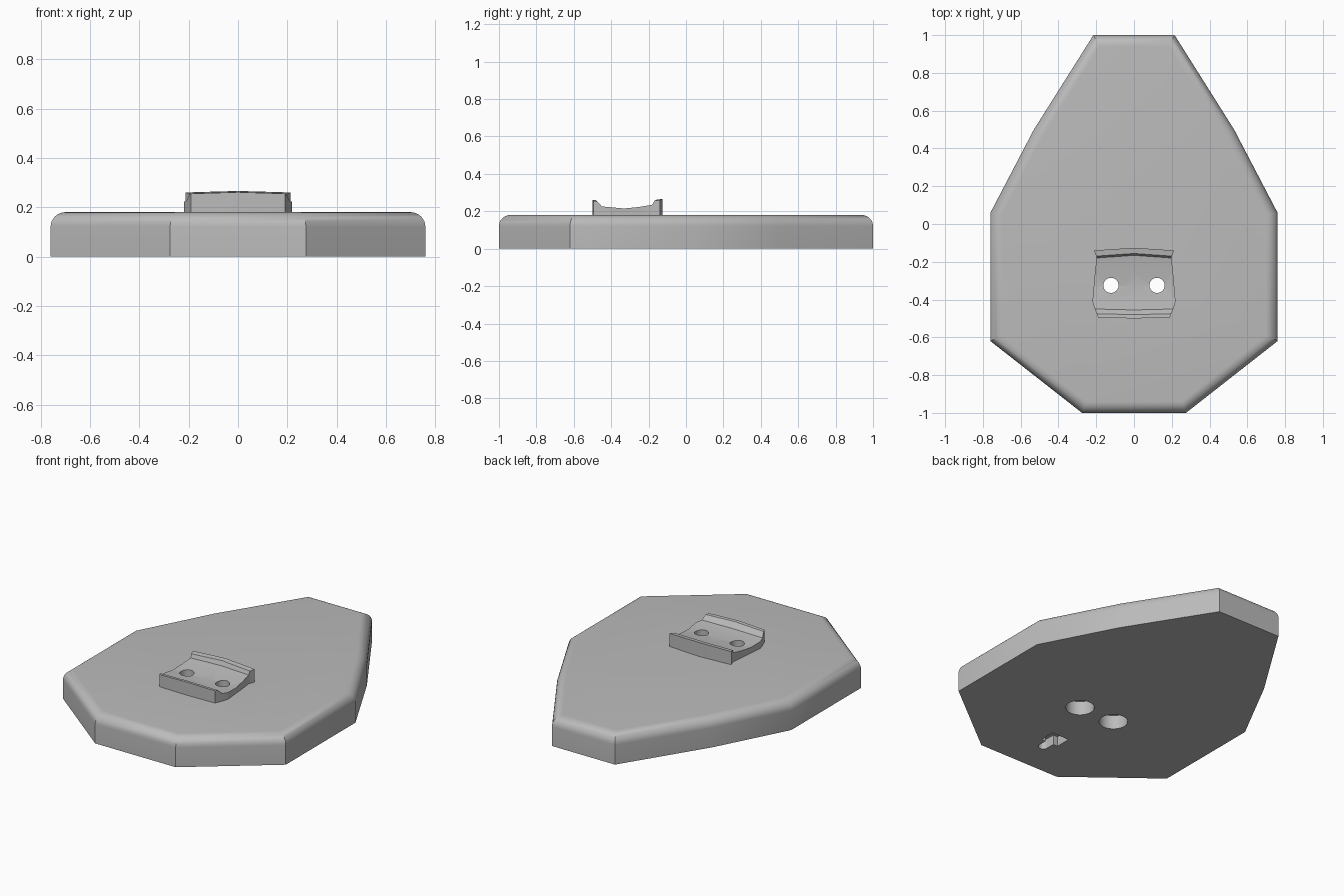
import bpy
import bmesh
import math

cube = bpy.data.objects.get("Cube")
if cube:
    bpy.data.objects.remove(cube, do_unlink=True)

grey = bpy.data.materials.new("plain grey")
grey.use_nodes = True
grey.diffuse_color = (0.5, 0.5, 0.5, 1)
grey.node_tree.nodes["Principled BSDF"].inputs["Base Color"].default_value = (0.5, 0.5, 0.5, 1)

TOP = 0.18
HOLE_X, HOLE_Y = 0.122, -0.325


def finish(name, bm):
    """Turn a bmesh into a linked grey object."""
    bmesh.ops.recalc_face_normals(bm, faces=bm.faces[:])
    mesh = bpy.data.meshes.new(name)
    bm.to_mesh(mesh)
    bm.free()
    mesh.materials.append(grey)
    obj = bpy.data.objects.new(name, mesh)
    bpy.context.collection.objects.link(obj)
    return obj


def prism(bm, outline, z0, z1):
    """Extrude a flat outline upward."""
    base = bm.faces.new([bm.verts.new((x, y, z0)) for x, y in outline])
    ext = bmesh.ops.extrude_face_region(bm, geom=[base])
    verts = [g for g in ext["geom"] if isinstance(g, bmesh.types.BMVert)]
    bmesh.ops.translate(bm, verts=verts, vec=(0, 0, z1 - z0))


def mirrored(half):
    return half + [(-x, y) for x, y in reversed(half)]


def cylinder(name, x, y, radius, z0, z1):
    bm = bmesh.new()
    steps = 48
    ring = [(x + radius * math.cos(math.tau * i / steps),
             y + radius * math.sin(math.tau * i / steps)) for i in range(steps)]
    prism(bm, ring, z0, z1)
    return finish(name, bm)


def cut(obj, cutters):
    """Subtract each cutter from the object."""
    bpy.context.view_layer.objects.active = obj
    for cutter in cutters:
        cutter.hide_render = True
        mod = obj.modifiers.new("cut", 'BOOLEAN')
        mod.operation = 'DIFFERENCE'
        mod.solver = 'EXACT'
        mod.object = cutter
        bpy.ops.object.modifier_apply(modifier=mod.name)


def smooth(obj, degrees):
    bpy.ops.object.select_all(action='DESELECT')
    obj.select_set(True)
    bpy.context.view_layer.objects.active = obj
    bpy.ops.object.shade_smooth_by_angle(angle=math.radians(degrees))


# Base plate with a rounded upper rim
bm = bmesh.new()
prism(bm, mirrored([(0.275, -1), (0.76, -0.62), (0.76, 0.06), (0.53, 0.5), (0.215, 1)]), 0, TOP)
rim = [e for e in bm.edges if all(v.co.z > TOP - 0.01 for v in e.verts)]
bmesh.ops.bevel(bm, geom=rim, offset=0.06, segments=8, profile=0.5, affect='EDGES')
plate = finish("base_plate", bm)

# Saddle-shaped cleat: rows of (y, top height, half width) from front to back
rows = [(-0.495, 0.255, 0.19), (-0.475, 0.253, 0.197), (-0.45, 0.226, 0.208),
        (-0.41, 0.222, 0.22), (-0.33, 0.215, 0.213), (-0.25, 0.223, 0.206),
        (-0.18, 0.235, 0.198), (-0.17, 0.256, 0.2), (-0.14, 0.26, 0.212)]
bm = bmesh.new()
top, bottom = [], []
for y, z, w in rows:
    crown = 0.006 if z > 0.24 else 0
    bow = -0.005 if y < -0.4 else 0.014 if y > -0.2 else 0
    stations = [(-w, 0), (0, 1), (w, 0)]
    top.append([bm.verts.new((x, y + bow * k, z + crown * k)) for x, k in stations])
    bottom.append([bm.verts.new((x, y + bow * k, TOP - 0.005)) for x, k in stations])
for i in range(len(rows) - 1):
    for grid in (top, bottom):
        for j in range(2):
            bm.faces.new((grid[i][j], grid[i][j + 1], grid[i + 1][j + 1], grid[i + 1][j]))
    for j in (0, 2):
        bm.faces.new((top[i][j], top[i + 1][j], bottom[i + 1][j], bottom[i][j]))
for i in (0, -1):
    for j in range(2):
        bm.faces.new((top[i][j], top[i][j + 1], bottom[i][j + 1], bottom[i][j]))
cleat = finish("cleat", bm)

# Screw holes with wide counterbores underneath
holes, bores = [], []
for side in (-1, 1):
    holes.append(cylinder("screw_hole_cutter", side * HOLE_X, HOLE_Y, 0.04, -0.1, 0.4))
    bores.append(cylinder("counterbore_cutter", side * HOLE_X, HOLE_Y, 0.08, -0.1, 0.085))

# T-shaped hanging slot with a rounded front end
bm = bmesh.new()
arc = [(0.028 * math.sin(a), -0.79 - 0.028 * math.cos(a))
       for a in (math.pi / 2 * i / 6 for i in range(1, 7))]
prism(bm, mirrored(arc + [(0.028, -0.735), (0.058, -0.735), (0.058, -0.64)]), -0.1, 0.06)
slot = finish("slot_cutter", bm)

cut(plate, holes + bores + [slot])
cut(cleat, holes)
for cutter in holes + bores + [slot]:
    bpy.data.objects.remove(cutter, do_unlink=True)

smooth(plate, 30)
smooth(cleat, 20)
